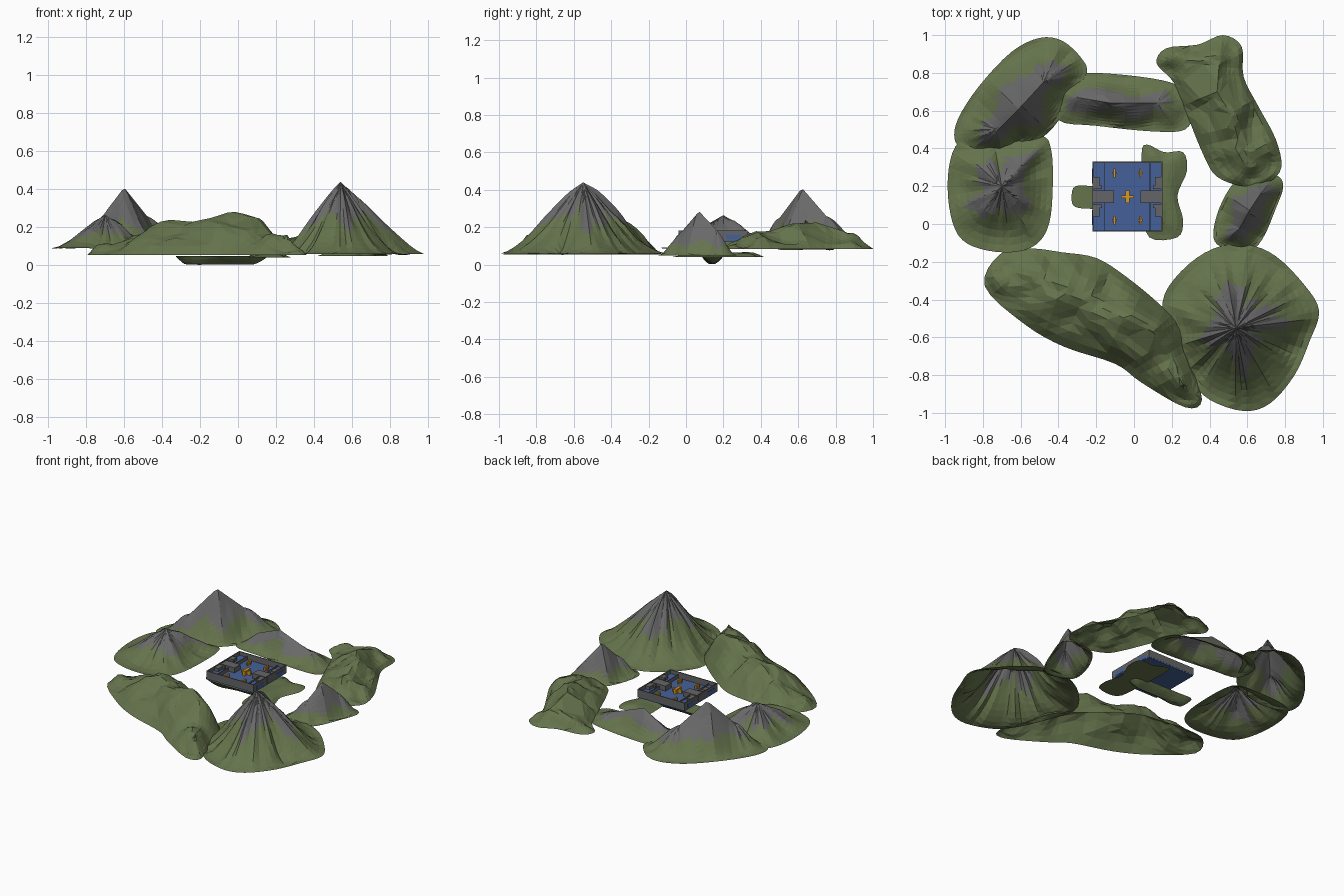
import bpy, bmesh, math
from mathutils import Vector, noise
from mathutils.geometry import delaunay_2d_cdt

if "Cube" in bpy.data.objects:
    bpy.data.objects.remove(bpy.data.objects["Cube"], do_unlink=True)


def make_material(name, rgb):
    mat = bpy.data.materials.new(name)
    mat.use_nodes = True
    mat.diffuse_color = (*rgb, 1)
    mat.node_tree.nodes["Principled BSDF"].inputs["Base Color"].default_value = (*rgb, 1)
    return mat


grass = make_material("grass green", (.13, .172, .072))
rock = make_material("rock grey", (.142, .14, .14))
blue = make_material("floor blue", (.06, .12, .32))
stone = make_material("wall grey", (.13, .13, .135))
gold = make_material("gold", (.7, .32, .015))


def add_object(name, bm, materials):
    mesh = bpy.data.meshes.new(name)
    bm.to_mesh(mesh)
    bm.free()
    for mat in materials:
        mesh.materials.append(mat)
    obj = bpy.data.objects.new(name, mesh)
    bpy.context.collection.objects.link(obj)
    return obj


def smooth_loop(points, steps=4):
    """Closed Catmull-Rom curve through the outline points."""
    pts = [Vector(p) for p in points]
    n, loop = len(pts), []
    for i in range(n):
        a, b, c, d = (pts[(i + k) % n] for k in (-1, 0, 1, 2))
        for s in range(steps):
            t = s / steps
            loop.append(b + (c - a) * t / 2 + (a * 2 - b * 5 + c * 4 - d) * t * t / 2
                        + (b * 3 - a - c * 3 + d) * t ** 3 / 2)
    return loop


def nearest_on_spine(p, spine):
    """Closest point, seen from above, on the crest line."""
    best = None
    for a, b in zip(spine, spine[1:] or spine):
        a, b = Vector(a), Vector(b)
        flat = (b - a).xy
        t = (p - a.xy).dot(flat) / flat.length_squared if flat.length else 0
        q = a.lerp(b, min(1, max(0, t)))
        if best is None or (q.xy - p).length < (best.xy - p).length:
            best = q
    return best


def terrain(name, outline, spine, base, profile, rough=.02, rings=9,
            rocky=None, arms=4, phase=0, cap=False):
    """Land shell rising from an outline to a crest line, as one closed skin."""
    loop = smooth_loop(outline)
    n = len(loop)
    centre = sum((Vector(p) for p in spine), Vector()) / len(spine)
    flats, heights, scores = [], [], []
    for k in range(rings + 1):
        t = k / rings
        for p in loop:
            top = nearest_on_spine(p, spine)
            flat = p.lerp(top.xy, t)
            angle = math.atan2(p.y - centre.y, p.x - centre.x)
            arm = math.cos(arms * (angle - phase))
            bump = noise.noise(Vector((flat.x, flat.y, base)) * 9)
            crease = noise.noise(Vector((p.x, p.y, t / 9)) * 14)
            z = base + (top.z - base) * profile(t)
            z += rough * bump * min(1, t * 3) * (1 - t ** 6)
            if rocky:
                z += (top.z - base) * 4 * t * (1 - t) * (.07 * arm + .11 * crease)
            flats.append(flat)
            heights.append(z)
            scores.append(t + .17 * arm + .35 * crease + .12 * bump)
    rim = [(i, (i + 1) % n) for i in range(n)]
    verts, _, faces, origin, _, _ = delaunay_2d_cdt(flats, rim, [], 1, .0005)
    bm = bmesh.new()
    made, source = [], {}
    for p, ids in zip(verts, origin):
        i = ids[0] if ids else 0
        v = bm.verts.new((p.x, p.y, heights[i]))
        made.append(v)
        source.update((j, v) for j in ids)
    for tri in faces:
        f = bm.faces.new([made[i] for i in tri])
        if rocky:
            score = sum(scores[origin[i][0]] for i in tri if origin[i]) / 3
            f.material_index = int(score > rocky)
    if cap:
        bm.faces.new([source[i] for i in range(n)])
        bmesh.ops.recalc_face_normals(bm, faces=bm.faces)
    return add_object(name, bm, (grass, rock))


def peak(t):
    """Wide foot, steep middle, slightly rounded tip."""
    return (t * t * (3 - 2 * t) + t ** 1.8) / 2


def dome(t):
    return 1 - (1 - t) ** 1.6


# Rocky mountains around the ring
terrain("front_left_side_mountain",
        [(.15, -.42), (.25, -.25), (.42, -.13), (.6, -.11), (.75, -.17), (.9, -.32),
         (.98, -.46), (.93, -.62), (.85, -.8), (.72, -.95), (.58, -.99), (.4, -.93),
         (.3, -.82), (.22, -.65)],
        [(.54, -.55, .44)], .06, peak, rocky=.55, phase=.3, rings=12)
terrain("right_side_mountain",
        [(-.98, .1), (-.98, .3), (-.92, .44), (-.75, .48), (-.5, .47), (-.44, .4),
         (-.43, .2), (-.45, 0), (-.52, -.11), (-.65, -.15), (-.82, -.13), (-.93, -.06)],
        [(-.7, .2, .265)], .09, peak, rocky=.5, phase=.8)
terrain("back_right_mountain",
        [(-.95, .45), (-.93, .56), (-.82, .73), (-.65, .91), (-.5, .985), (-.38, .97),
         (-.28, .88), (-.25, .8), (-.33, .68), (-.42, .52), (-.55, .42), (-.75, .37),
         (-.9, .4)],
        [(-.72, .5, .25), (-.6, .62, .41), (-.48, .75, .26)], .09, peak,
        rocky=.58, phase=.8, rings=11)
terrain("back_mountain",
        [(-.4, .55), (-.42, .7), (-.33, .78), (-.2, .8), (.1, .77), (.25, .72),
         (.31, .6), (.27, .5), (.1, .49), (-.2, .52)],
        [(-.3, .67, .16), (-.12, .64, .24), (.12, .64, .15)], .08, peak,
        rocky=.62, phase=.4)
terrain("left_side_mountain",
        [(.42, -.07), (.45, .08), (.53, .22), (.62, .27), (.75, .26), (.79, .2),
         (.75, .08), (.68, -.08), (.6, -.15), (.48, -.13)],
        [(.56, -.02, .18), (.61, .07, .285), (.67, .16, .19)], .05, peak,
        rocky=.52, phase=.9)

# Grassy ridges
terrain("front_ridge",
        [(-.79, -.33), (-.71, -.16), (-.55, -.13), (-.38, -.15), (-.2, -.18), (-.04, -.28),
         (.13, -.42), (.25, -.55), (.29, -.72), (.36, -.93), (.27, -.97), (.04, -.84),
         (-.1, -.74), (-.37, -.65), (-.58, -.53)],
        [(-.65, -.28, .105), (-.5, -.32, .17), (-.36, -.37, .24), (-.2, -.43, .225),
         (-.05, -.5, .28), (.1, -.57, .25), (.18, -.7, .15), (.26, -.85, .16)],
        .055, dome, rough=.05, rings=6)
terrain("back_left_ridge",
        [(.12, .85), (.17, .93), (.34, .95), (.47, 1), (.57, .94), (.58, .78), (.66, .62),
         (.75, .45), (.78, .3), (.71, .22), (.58, .2), (.44, .25), (.37, .36), (.28, .58),
         (.21, .75)],
        [(.28, .85, .14), (.45, .84, .18), (.44, .7, .225), (.52, .57, .22),
         (.55, .45, .18), (.62, .32, .15)],
        .085, dome, rough=.06, rings=6)

# Islet under the courtyard: a thin slab and a hanging strip of rock
terrain("islet_slab",
        [(.04, .37), (.07, .42), (.16, .38), (.26, .38), (.28, .28), (.23, .15),
         (.26, .02), (.23, -.07), (.08, -.07), (.05, .1)],
        [(.15, .3, .065), (.14, .02, .065)], .04, dome, rough=.015, rings=4, cap=True)
terrain("islet_strip",
        [(-.33, .14), (-.31, .2), (-.2, .2), (0, .2), (.14, .19), (.15, .12),
         (.02, .08), (-.2, .08), (-.31, .09)],
        [(-.27, .14, .004), (.08, .14, .004)], .05, dome, rough=.012, rings=4, cap=True)


def boxes(name, mat, items):
    """Several blocks in one object, each given as (centre, size)."""
    bm = bmesh.new()
    for centre, size in items:
        made = bmesh.ops.create_cube(bm, size=1)["verts"]
        for v in made:
            v.co = Vector(c * s for c, s in zip(v.co, size)) + Vector(centre)
    return add_object(name, bm, (mat,))


def mirrored(dx, dy, z, size):
    """Blocks on all four quarters of the courtyard."""
    return [((cx + sx * dx, cy + sy * dy, z), size) for sx in (-1, 1) for sy in (-1, 1)]


def paired(dx, dy, z, size):
    return [((cx + s * dx, cy + s * dy, z), size) for s in (-1, 1)]


# Walled courtyard
cx, cy, half = -.035, .145, .185
wide = 2 * half
boxes("courtyard_floor", blue, [((cx, cy, .132), (wide - .002, wide - .002, .016))])
boxes("side_ledges", blue, paired(.15, 0, .145, (.06, wide - .01, .02)))
boxes("outer_walls", stone,
      paired(half - .003, 0, .157, (.006, wide, .05))
      + paired(0, half - .003, .157, (wide, .006, .05)))
boxes("wall_panels", blue, mirrored(half, .11, .148, (.003, .08, .028)))
boxes("inner_walls", stone, paired(.12, 0, .15, (.004, wide - .012, .03)))
boxes("bridges", stone, paired(.128, 0, .155, (.115, .065, .04)))
boxes("stair_blocks", stone,
      mirrored(.164, .082, .16, (.034, .045, .035))
      + mirrored(.158, .05, .158, (.045, .018, .035)))
boxes("centre_ornament", gold,
      [((cx, cy, .152), (.07, .014, .025)), ((cx, cy, .155), (.02, .065, .03))])
boxes("gold_posts", gold,
      mirrored(.068, .125, .15, (.01, .045, .03)) + mirrored(.068, .125, .145, (.022, .012, .02)))
